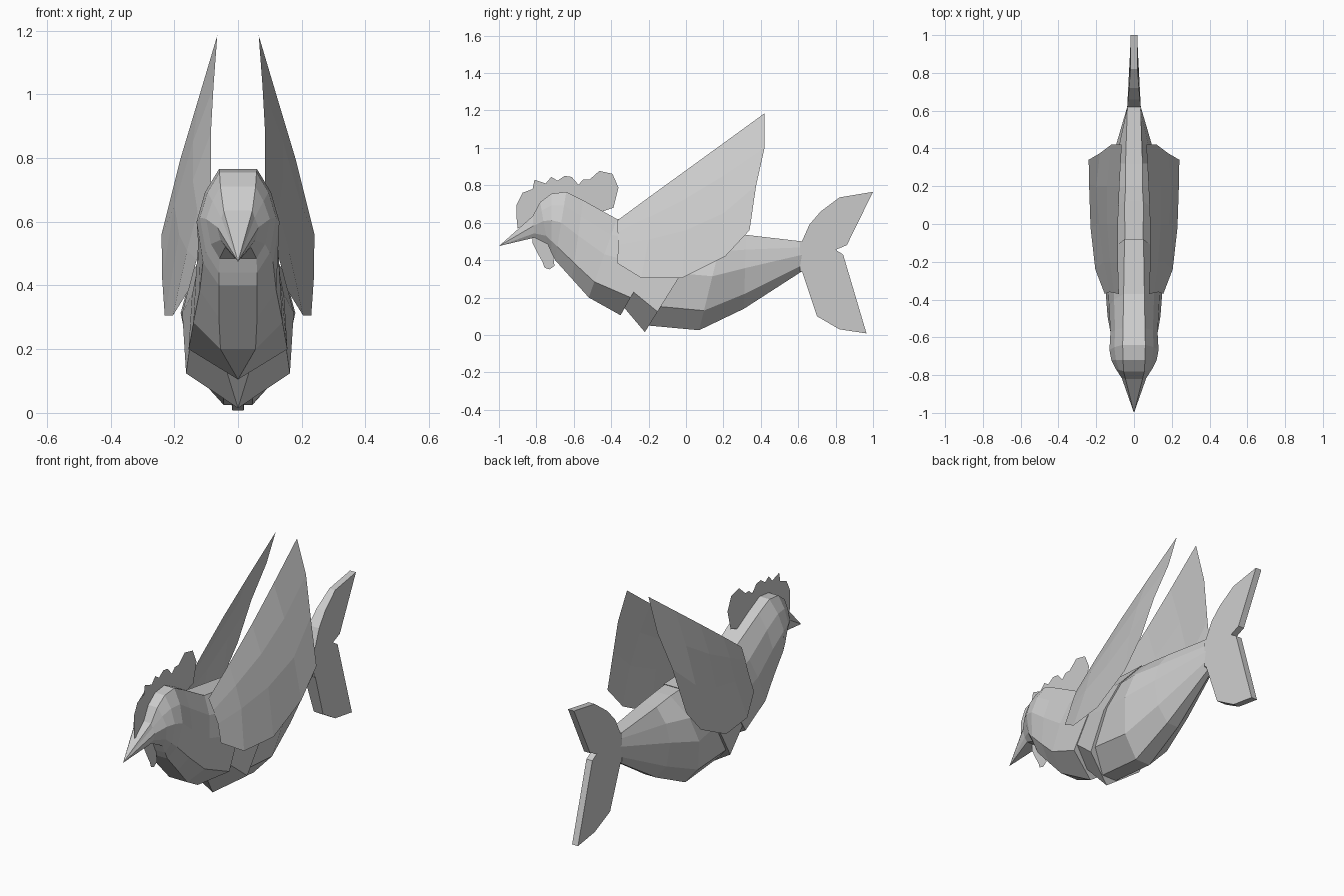
import bpy
import bmesh

if "Cube" in bpy.data.objects:
    bpy.data.objects.remove(bpy.data.objects["Cube"])

grey = bpy.data.materials.new("plain_grey")
grey.diffuse_color = (0.6, 0.6, 0.6, 1)
grey.use_nodes = True
grey.node_tree.nodes["Principled BSDF"].inputs["Base Color"].default_value = grey.diffuse_color


def finish(name, bm):
    bmesh.ops.recalc_face_normals(bm, faces=bm.faces)
    mesh = bpy.data.meshes.new(name)
    bm.to_mesh(mesh)
    bm.free()
    mesh.materials.append(grey)
    obj = bpy.data.objects.new(name, mesh)
    bpy.context.collection.objects.link(obj)
    return obj


def ring(bm, top, bottom, half, low, w_top, w_bottom):
    """Faceted tilted section between a top (y, z) and a bottom (y, z)."""
    side = [(0, w_top), (.2, .8 * half), (.45, half), (.8, low), (1, w_bottom)]
    pts = side + [(t, -w) for t, w in reversed(side)]
    return [bm.verts.new((w, top[0] + (bottom[0] - top[0]) * t,
                          top[1] + (bottom[1] - top[1]) * t)) for t, w in pts]


def loft(name, sections, tip=None):
    bm = bmesh.new()
    rings = [ring(bm, *s) for s in sections]
    n = len(rings[0])
    for a, b in zip(rings, rings[1:]):
        for i in range(n):
            j = (i + 1) % n
            bm.faces.new((a[i], a[j], b[j], b[i]))
    if tip:
        apex = bm.verts.new(tip)
        for i in range(n):
            bm.faces.new((apex, rings[0][i], rings[0][(i + 1) % n]))
    else:
        bm.faces.new(rings[0])
    bm.faces.new(rings[-1])
    bmesh.ops.remove_doubles(bm, verts=bm.verts, dist=.0005)
    return finish(name, bm)


def sheet(name, outline):
    """Thin upright panel in the centre plane."""
    bm = bmesh.new()
    bm.faces.new([bm.verts.new((0, y, z)) for y, z in outline])
    return finish(name, bm)


# Head, pointed beak, neck and chest
loft("head_and_chest", [
    ((-.82, .635), (-.81, .52), .065, .055, .045, .04),
    ((-.78, .71), (-.74, .485), .10, .085, .055, .058),
    ((-.72, .755), (-.72, .44), .12, .10, .058, .06),
    ((-.64, .765), (-.70, .40), .13, .11, .06, .06),
    ((-.55, .72), (-.61, .30), .125, .12, .058, .06),
    ((-.37, .62), (-.52, .20), .132, .14, .055, .055),
    ((-.08, .58), (-.35, .105), .145, .155, .05, 0),
], tip=(0, -1, .475))

# Collar between chest and fish body
loft("collar", [
    ((-.09, .572), (-.33, .145), .14, .148, .048, .04),
    ((.12, .56), (-.22, .015), .175, .163, .05, 0),
])

# Tapering fish body
loft("fish_body", [
    ((.11, .557), (-.20, .05), .162, .148, .048, .045),
    ((.20, .55), (.07, .025), .18, .14, .045, .045),
    ((.32, .535), (.31, .14), .125, .10, .045, .035),
    ((.62, .50), (.62, .34), .036, .034, .035, .012),
])

# Two-lobed tail fin, thinner towards the back
tail = [(.61, .50), (.62, .50), (.66, .59), (.72, .66), (.82, .735), (1, .765),
        (.86, .48), (.80, .455), (.84, .43), (.965, .008), (.82, .03),
        (.70, .10), (.62, .34), (.61, .34)]
bm = bmesh.new()
sides = []
for s in (1, -1):
    sides.append([bm.verts.new((s * max(.018, .036 - .1 * (y - .62)), y, z))
                  for y, z in tail])
    bm.faces.new(sides[-1])
for i in range(len(tail)):
    j = (i + 1) % len(tail)
    bm.faces.new((sides[0][i], sides[0][j], sides[1][j], sides[1][i]))
finish("tail_fin", bm)

# Raised wings: curved sheets, rows run from the top edge to the bottom edge
wing_rows = [
    [(.08, -.37, .61), (.085, -.2, .735), (.085, 0, .88), (.077, .2, 1.025),
     (.065, .42, 1.185)],
    [(.105, -.365, .55), (.127, -.2, .63), (.142, 0, .73), (.142, .2, .85),
     (.12, .42, 1.0)],
    [(.13, -.36, .48), (.16, -.2, .51), (.185, 0, .56), (.2, .2, .65),
     (.18, .375, .80)],
    [(.155, -.37, .385), (.205, -.24, .305), (.23, -.02, .305),
     (.238, .21, .42), (.24, .34, .56)],
]
for side, s in (("right", 1), ("left", -1)):
    bm = bmesh.new()
    grid = [[bm.verts.new((s * x, y, z)) for x, y, z in row] for row in wing_rows]
    for a, b in zip(grid, grid[1:]):
        for i in range(len(a) - 1):
            bm.faces.new((a[i], a[i + 1], b[i + 1], b[i]))
    finish(side + "_wing", bm)

# Scalloped comb and hanging wattle
sheet("comb", [
    (-.90, .57), (-.906, .627), (-.906, .696), (-.874, .76), (-.82, .78),
    (-.81, .83), (-.75, .81), (-.72, .845), (-.687, .824), (-.65, .85),
    (-.612, .845), (-.575, .803), (-.55, .83), (-.516, .83), (-.463, .877),
    (-.393, .861), (-.361, .787), (-.388, .68), (-.463, .655), (-.55, .68),
    (-.65, .70), (-.75, .66), (-.82, .58)])
sheet("wattle", [
    (-.82, .53), (-.82, .49), (-.79, .43), (-.767, .39), (-.757, .36),
    (-.73, .35), (-.703, .37), (-.709, .41), (-.70, .48), (-.75, .53)])
